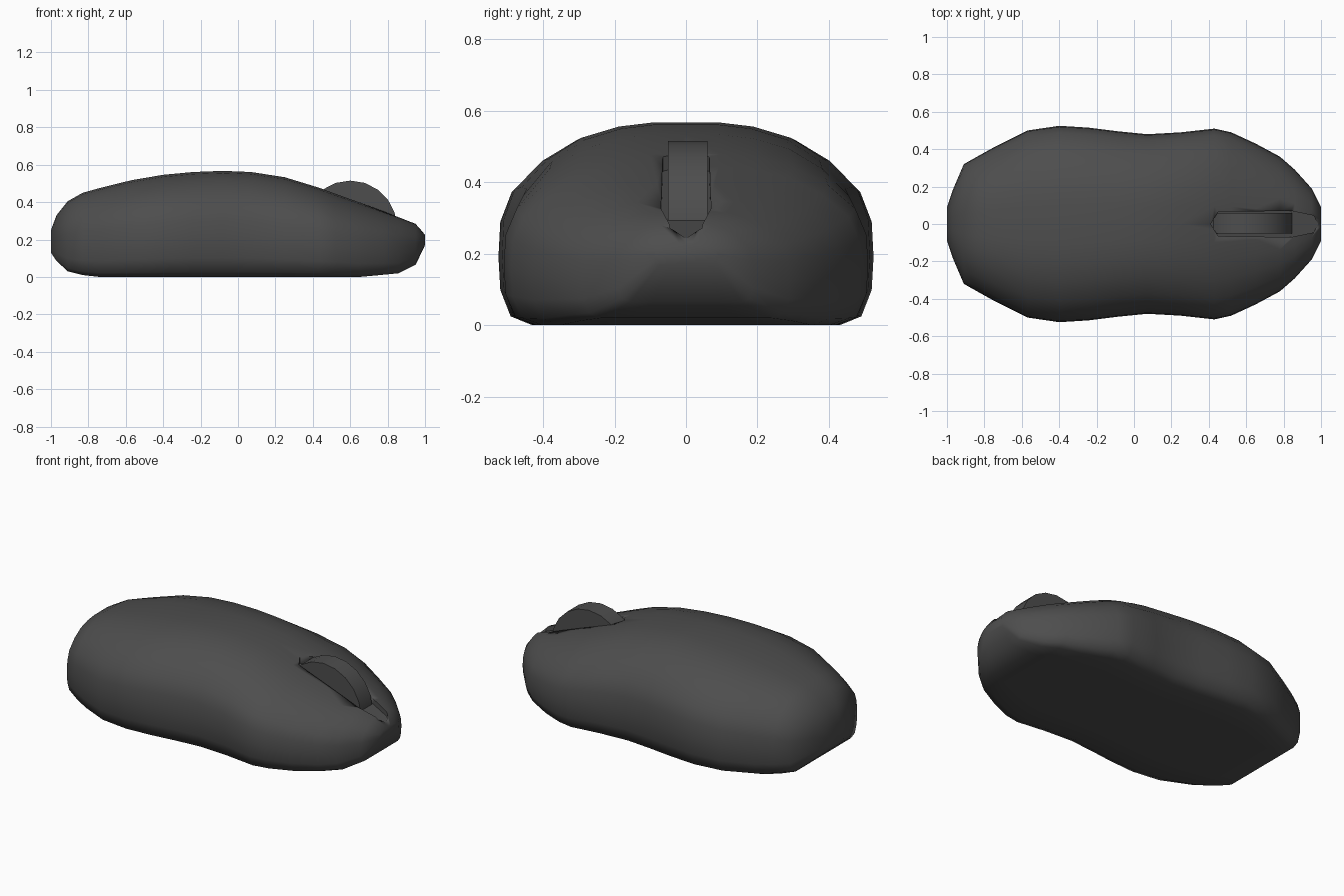
import bpy, bmesh, math

if "Cube" in bpy.data.objects:
    bpy.data.objects.remove(bpy.data.objects["Cube"])

# stations along the length: x, half width, bottom z, top z
STATIONS = [
    (-1.0, .09, .13, .25), (-.97, .18, .085, .33), (-.91, .32, .03, .405), (-.83, .365, .01, .45),
    (-.74, .415, 0, .475), (-.57, .50, 0, .517), (-.40, .525, 0, .546), (-.24, .515, 0, .561),
    (-.08, .495, 0, .567), (.07, .48, 0, .561), (.25, .49, 0, .533), (.43, .51, 0, .478),
    (.52, .49, 0, .445), (.65, .43, 0, .398), (.78, .36, .012, .35), (.86, .29, .02, .32),
    (.95, .19, .065, .285), (1.0, .09, .17, .225)]
# right half of the cross-section, bottom to top: width factor, height factor
SECTION = [(0, 0), (.5, 0), (.82, 0), (.935, .045), (.99, .18), (1, .35), (.99, .53), (.93, .68),
           (.78, .82), (.59, .925), (.38, .98), (.19, 1), (0, 1)]
RING = SECTION + [(-u, t) for u, t in SECTION[-2:0:-1]]


def make_object(name, bm, angle=40):
    bmesh.ops.recalc_face_normals(bm, faces=bm.faces)
    me = bpy.data.meshes.new(name)
    bm.to_mesh(me)
    bm.free()
    ob = bpy.data.objects.new(name, me)
    bpy.context.collection.objects.link(ob)
    bpy.context.view_layer.objects.active = ob
    bpy.ops.object.select_all(action='DESELECT')
    ob.select_set(True)
    bpy.ops.object.shade_smooth_by_angle(angle=math.radians(angle))
    return ob


def loft(rings):
    bm = bmesh.new()
    loops = [[bm.verts.new(p) for p in ring] for ring in rings]
    n = len(loops[0])
    for a, b in zip(loops, loops[1:]):
        for i in range(n):
            j = (i + 1) % n
            bm.faces.new((a[i], a[j], b[j], b[i]))
    bm.faces.new(loops[0])
    bm.faces.new(loops[-1])
    return bm


grey = bpy.data.materials.new("dark_grey")
grey.diffuse_color = (.075, .075, .075, 1)
grey.use_nodes = True
grey.node_tree.nodes["Principled BSDF"].inputs["Base Color"].default_value = grey.diffuse_color

# body shell
body = make_object("mouse_body", loft(
    [[(x, w * u, b + (t - b) * v) for u, v in RING] for x, w, b, t in STATIONS]), 60)
body.data.materials.append(grey)

# slot around the wheel: pointed plan with a floor sloping to the nose
plan = [(.41, 0), (.45, .065), (.84, .07), (.96, .045), (.985, 0),
        (.96, -.045), (.84, -.07), (.45, -.065)]
cutter = make_object("slot_cutter", loft(
    [[(x, y, .445 - .35 * (x - .41)) for x, y in plan], [(x, y, .7) for x, y in plan]]))
cutter.data.materials.append(grey)
cutter.hide_render = True
cutter.hide_set(True)
cut = body.modifiers.new("slot", 'BOOLEAN')
cut.operation = 'DIFFERENCE'
cut.solver = 'EXACT'
cut.object = cutter

# scroll wheel
R, N = .25, 20
circle = [(.6 + R * math.sin(2 * math.pi * i / N), .265 + R * math.cos(2 * math.pi * i / N))
          for i in range(N)]
wheel = make_object("scroll_wheel", loft([[(x, y, z) for x, z in circle] for y in (-.05, .06)]))
wheel.data.materials.append(grey)
